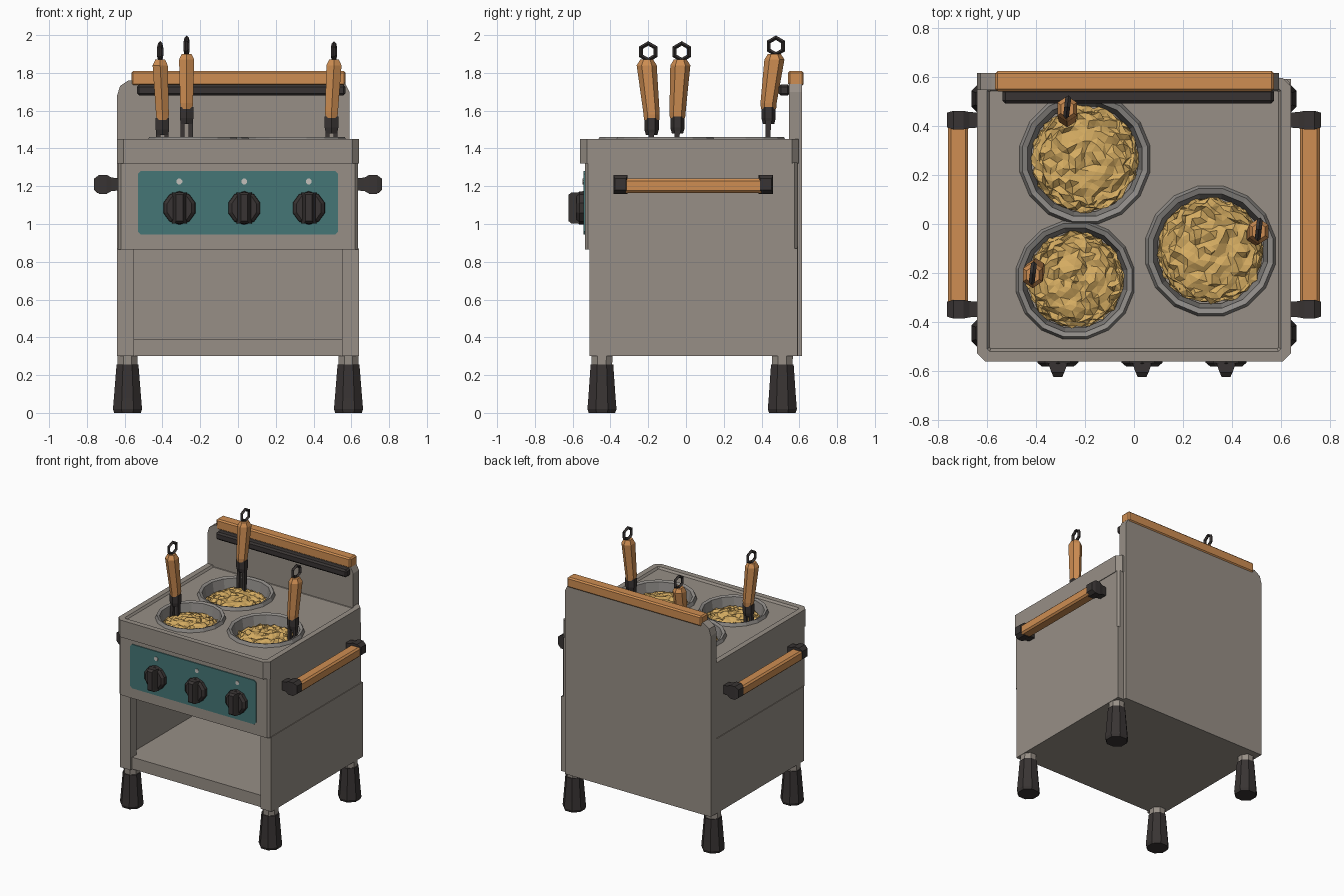
import bpy, bmesh, math, random
from mathutils import Matrix, Vector

if "Cube" in bpy.data.objects:
    bpy.data.objects.remove(bpy.data.objects["Cube"])

random.seed(4)


def material(name, col):
    m = bpy.data.materials.new(name)
    m.diffuse_color = (*col, 1)
    m.use_nodes = True
    m.node_tree.nodes["Principled BSDF"].inputs["Base Color"].default_value = m.diffuse_color
    return m


STEEL = material("warm grey steel", (0.31, 0.275, 0.24))
WELL = material("well grey", (0.27, 0.255, 0.24))
DARK = material("charcoal", (0.04, 0.034, 0.033))
WOOD = material("orange wood", (0.62, 0.27, 0.085))
TEAL = material("teal panel", (0.06, 0.18, 0.18))
NOODLE = material("golden noodle", (0.66, 0.41, 0.12))
LAMP = material("pale lamp", (0.55, 0.53, 0.5))


def finish(name, bm, mat):
    bmesh.ops.recalc_face_normals(bm, faces=bm.faces)
    me = bpy.data.meshes.new(name)
    bm.to_mesh(me)
    bm.free()
    me.materials.append(mat)
    ob = bpy.data.objects.new(name, me)
    bpy.context.collection.objects.link(ob)
    return ob


def box(name, lo, hi, mat, bevel=0.0):
    bm = bmesh.new()
    lo, hi = Vector(lo), Vector(hi)
    bmesh.ops.create_cube(bm, size=1, matrix=Matrix.Translation((lo + hi) / 2) @ Matrix.Diagonal((*(hi - lo), 1)))
    if bevel:
        bmesh.ops.bevel(bm, geom=bm.edges[:], offset=bevel, segments=1, affect='EDGES')
    return finish(name, bm, mat)


def chamfer_rect(x0, x1, y0, y1, c):
    return [(x0 + c, y0), (x1 - c, y0), (x1, y0 + c), (x1, y1 - c),
            (x1 - c, y1), (x0 + c, y1), (x0, y1 - c), (x0, y0 + c)]


def prism(name, pts, a, b, mat, axis='Z', inset=None):
    # Extrude a 2D outline along z, or along y when axis is 'Y'
    bm = bmesh.new()
    put = (lambda p, h: (p[0], p[1], h)) if axis == 'Z' else (lambda p, h: (p[0], h, p[1]))
    low = [bm.verts.new(put(p, a)) for p in pts]
    top = [bm.verts.new(put(p, b)) for p in pts]
    bm.faces.new(low)
    lid = bm.faces.new(top)
    n = len(pts)
    for i in range(n):
        j = (i + 1) % n
        bm.faces.new((low[i], low[j], top[j], top[i]))
    if inset:  # sunken tray in the lid
        bmesh.ops.recalc_face_normals(bm, faces=bm.faces)
        bmesh.ops.inset_region(bm, faces=[lid], thickness=inset[0])
        bmesh.ops.inset_region(bm, faces=[lid], thickness=0.012, depth=-inset[1])
    return finish(name, bm, mat)


def loft(name, sections, n, mat, mtx=Matrix(), caps=True):
    # Sections: (height, half width, half depth, centre x, centre y)
    bm = bmesh.new()
    k = 1 / math.cos(math.pi / n)
    rings = []
    for z, rx, ry, *c in sections:
        cx, cy = c or (0, 0)
        ang = [2 * math.pi * (i + 0.5) / n for i in range(n)]
        rings.append([bm.verts.new((cx + rx * k * math.cos(t), cy + ry * k * math.sin(t), z)) for t in ang])
    for r, s in zip(rings, rings[1:]):
        for i in range(n):
            j = (i + 1) % n
            bm.faces.new((r[i], r[j], s[j], s[i]))
    if caps:
        bm.faces.new(rings[0])
        bm.faces.new(rings[-1])
    bm.transform(mtx)
    return finish(name, bm, mat)


# Cabinet: control housing, worktop, shelf, sides, back
prism("control_housing", chamfer_rect(-0.635, 0.635, -0.535, 0.59, 0.015), 0.865, 1.325, STEEL)
worktop = prism("worktop", chamfer_rect(-0.64, 0.64, -0.56, 0.595, 0.035), 1.32, 1.45, STEEL, inset=(0.045, 0.015))
box("lower_shelf", (-0.6, -0.49, 0.3), (0.6, 0.58, 0.39), STEEL)
for s, side in ((-1, "left"), (1, "right")):
    xs = sorted((s * 0.595, s * 0.64))
    box(side + "_side_panel", (xs[0], -0.51, 0.3), (xs[1], 0.59, 0.87), STEEL)
    xs = sorted((s * 0.55, s * 0.638))
    box(side + "_front_post", (xs[0], -0.512, 0.3), (xs[1], -0.44, 0.87), STEEL)
outline = [(-0.64, 0.3), (0.59, 0.3), (0.59, 1.7), (0.56, 1.76), (-0.58, 1.76), (-0.625, 1.73), (-0.64, 1.68)]
prism("back_panel", outline, 0.545, 0.615, STEEL, axis='Y')
box("compartment_back", (-0.6, 0.52, 0.3), (0.6, 0.592, 0.88), STEEL)

# Backsplash trim
box("backsplash_wood_rail", (-0.565, 0.54, 1.732), (0.57, 0.623, 1.81), WOOD, 0.01)
box("backsplash_dark_rail", (-0.535, 0.49, 1.68), (0.57, 0.55, 1.738), DARK, 0.012)

# Feet with steel collars
for x, sx in ((-0.585, "left"), (0.585, "right")):
    for y, sy in ((-0.445, "front"), (0.51, "back")):
        loft(f"{sy}_{sx}_foot", [(0, 0.07, 0.07, x, y), (0.02, 0.077, 0.077, x, y),
                                (0.08, 0.072, 0.072, x, y), (0.255, 0.058, 0.06, x, y)], 8, DARK)
        loft(f"{sy}_{sx}_foot_collar", [(0.25, 0.052, 0.054, x, y), (0.31, 0.052, 0.056, x, y)], 8, STEEL)

# Teal control plate, knobs and lamps
prism("control_plate", chamfer_rect(-0.53, 0.53, 0.945, 1.28, 0.015), -0.542, -0.534, TEAL, axis='Y')
for i, x in enumerate((-0.31, 0.033, 0.375)):
    m = Matrix.Translation((x, -0.535, 1.085)) @ Matrix.Rotation(math.pi / 2, 4, 'X')
    loft(f"knob_base_{i}", [(0, 0.085, 0.085), (0.03, 0.083, 0.083), (0.045, 0.065, 0.07)], 10, DARK, m)
    loft(f"knob_grip_{i}", [(0.03, 0.04, 0.083), (0.07, 0.026, 0.083), (0.087, 0.018, 0.07)], 4, DARK, m)
    m = Matrix.Translation((x, -0.54, 1.225)) @ Matrix.Rotation(math.pi / 2, 4, 'X')
    loft(f"lamp_{i}", [(0, 0.015, 0.015), (0.007, 0.015, 0.015)], 8, LAMP, m)

# Side carrying handles
for s, side in ((-1, "left"), (1, "right")):
    xs = sorted((s * 0.675, s * 0.757))
    box(side + "_handle_bar", (xs[0], -0.33, 1.165), (xs[1], 0.41, 1.24), WOOD, 0.012)
    for j, y in enumerate((-0.347, 0.423)):
        m = Matrix.Translation((s * 0.63, y, 1.21)) @ Matrix.Rotation(s * math.pi / 2, 4, 'Y')
        loft(f"{side}_handle_end_{j}", [(0, 0.032, 0.03), (0.04, 0.036, 0.033), (0.065, 0.05, 0.038),
                                       (0.105, 0.05, 0.038), (0.132, 0.03, 0.03)], 4, DARK, m)

# Cooking wells: well centre and radius, then basket handle bottom and top
wells = [((-0.2, 0.265), 0.268, (-0.272, 0.437, 1.61), (-0.272, 0.468, 1.9)),
         ((-0.24, -0.228), 0.243, (-0.4, -0.182, 1.55), (-0.412, -0.208, 1.87)),
         ((0.312, -0.11), 0.267, (0.495, -0.045, 1.56), (0.508, -0.03, 1.87))]
for i, ((cx, cy), r, p, q) in enumerate(wells):
    # Hole in the worktop
    cut = loft(f"well_cutter_{i}", [(1.335, r * 0.88, r * 0.88, cx, cy), (1.6, r * 0.88, r * 0.88, cx, cy)], 16, WELL)
    cut.hide_render = True
    cut.hide_viewport = True
    b = worktop.modifiers.new("well", 'BOOLEAN')
    b.operation = 'DIFFERENCE'
    b.solver = 'EXACT'
    b.object = cut
    # Raised rim and basin wall
    loft(f"well_rim_{i}", [(z, r * f, r * f, cx, cy) for z, f in
                          ((1.43, 1.0), (1.46, 0.95), (1.452, 0.87), (1.35, 0.80))], 16, WELL, caps=False)
    # Jagged noodle mound
    bm = bmesh.new()
    bmesh.ops.create_icosphere(bm, subdivisions=4, radius=1)
    for v in bm.verts:
        f = random.uniform(0.93, 1.0)
        v.co = Vector((cx + v.co.x * r * 0.82 * f + random.uniform(-0.008, 0.008),
                       cy + v.co.y * r * 0.82 * f + random.uniform(-0.008, 0.008),
                       1.375 + v.co.z * 0.035 + random.uniform(-0.013, 0.013)))
    finish(f"noodles_{i}", bm, NOODLE)
    # Basket handle: prongs, bracket, wooden grip, hanging loop
    x, y, z = p
    tx, ty, tz = q
    for s in (-1, 1):
        loft(f"basket_prong_{i}_{s}", [(1.37, 0.011, 0.014, x + s * 0.022, y - 0.006),
                                      (z - 0.03, 0.011, 0.014, x + s * 0.022, y)], 4, DARK)
    loft(f"basket_bracket_{i}", [(z - 0.08, 0.03, 0.026, x, y), (z - 0.05, 0.036, 0.033, x, y),
                                (z + 0.01, 0.036, 0.033, x, y)], 6, DARK)
    loft(f"basket_grip_{i}", [(z, 0.031, 0.035, x, y), (z + 0.03, 0.034, 0.037, x, y),
                             (tz - 0.03, 0.04, 0.046, tx, ty), (tz, 0.026, 0.03, tx, ty)], 6, WOOD)
    bpy.ops.mesh.primitive_torus_add(major_segments=6, minor_segments=4, major_radius=0.044, minor_radius=0.012,
                                     location=(tx, ty + 0.008, tz + 0.042), rotation=(0.12, math.pi / 2, 0))
    loop = bpy.context.object
    loop.name = f"basket_loop_{i}"
    loop.data.materials.append(DARK)
